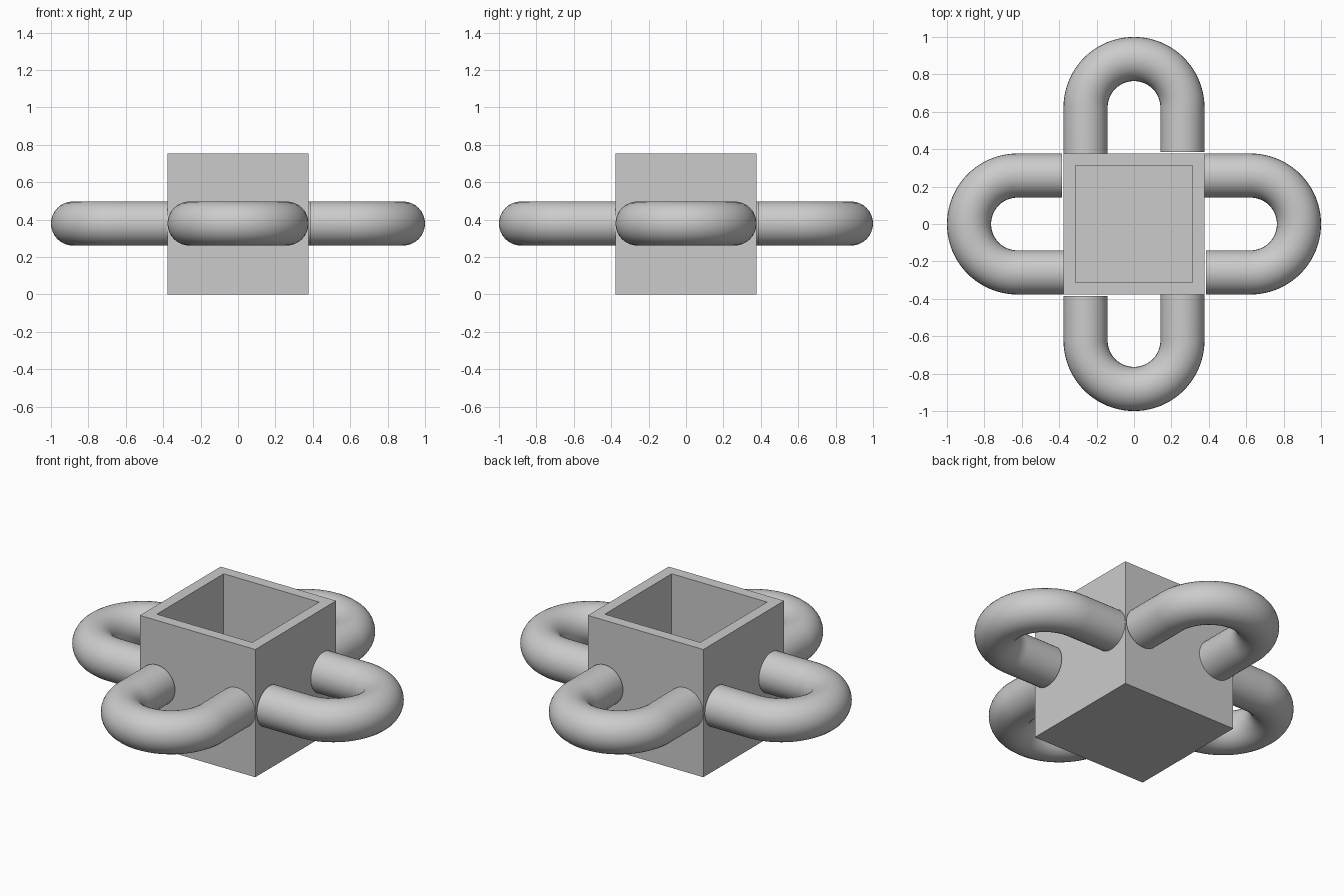
import bpy
import bmesh
from math import cos, sin, pi
from mathutils import Matrix

cube = bpy.data.objects.get("Cube")
if cube:
    bpy.data.objects.remove(cube, do_unlink=True)

HALF = 0.377      # half the box width
INNER = 0.285     # half the cavity width
FLOOR = 0.09      # floor thickness
MID_Z = 0.379     # height of the handles
TUBE = 0.118      # handle tube radius
BEND = 0.259      # radius of the handle centre line
BEND_Y = -0.623   # centre of the handle bend

grey = bpy.data.materials.new("light_grey")
grey.use_nodes = True
colour = (0.6, 0.6, 0.6, 1)
grey.diffuse_color = colour
grey.node_tree.nodes["Principled BSDF"].inputs["Base Color"].default_value = colour


def add_object(name, mesh):
    obj = bpy.data.objects.new(name, mesh)
    mesh.materials.clear()
    mesh.materials.append(grey)
    bpy.context.collection.objects.link(obj)
    return obj


# Open box: inset the top face and push it down to the floor
bm = bmesh.new()
bmesh.ops.create_cube(bm, size=2 * HALF, matrix=Matrix.Translation((0, 0, HALF)))
top = max(bm.faces, key=lambda f: f.calc_center_median().z)
bmesh.ops.inset_region(bm, faces=[top], thickness=HALF - INNER)
cavity = bmesh.ops.extrude_discrete_faces(bm, faces=[top])["faces"][0]
bmesh.ops.translate(bm, verts=cavity.verts, vec=(0, 0, FLOOR - 2 * HALF))
bmesh.ops.recalc_face_normals(bm, faces=bm.faces)
box_mesh = bpy.data.meshes.new("open_box")
bm.to_mesh(box_mesh)
bm.free()
add_object("open_box", box_mesh)

# Handle path: a U whose left leg stops just short of the box
steps = 40
path = [(-BEND, -HALF - 0.009)]
path += [(-BEND * cos(pi * i / steps), BEND_Y - BEND * sin(pi * i / steps))
         for i in range(steps + 1)]
path += [(BEND, -HALF)]

curve = bpy.data.curves.new("handle_path", "CURVE")
curve.dimensions = "3D"
curve.bevel_depth = TUBE
curve.bevel_resolution = 14
curve.use_fill_caps = True
spline = curve.splines.new("POLY")
spline.points.add(len(path) - 1)
for point, (x, y) in zip(spline.points, path):
    point.co = (x, y, MID_Z, 1)
helper = bpy.data.objects.new("handle_path", curve)
bpy.context.collection.objects.link(helper)
bpy.context.view_layer.update()
evaluated = helper.evaluated_get(bpy.context.evaluated_depsgraph_get())
handle_mesh = bpy.data.meshes.new_from_object(evaluated)
bpy.data.objects.remove(helper, do_unlink=True)

# Weld the end caps to the tube
bm = bmesh.new()
bm.from_mesh(handle_mesh)
bmesh.ops.remove_doubles(bm, verts=bm.verts, dist=0.0001)
bmesh.ops.recalc_face_normals(bm, faces=bm.faces)
bm.to_mesh(handle_mesh)
bm.free()

# Four handles, turned about the box
bpy.ops.object.select_all(action="DESELECT")
for i, side in enumerate(("front", "left", "back", "right")):
    mesh = handle_mesh.copy()
    mesh.transform(Matrix.Rotation(i * pi / 2, 4, "Z"))
    handle = add_object(side + "_handle", mesh)
    handle.select_set(True)
    bpy.context.view_layer.objects.active = handle
bpy.ops.object.shade_smooth_by_angle(angle=pi / 6)
bpy.data.meshes.remove(handle_mesh)
